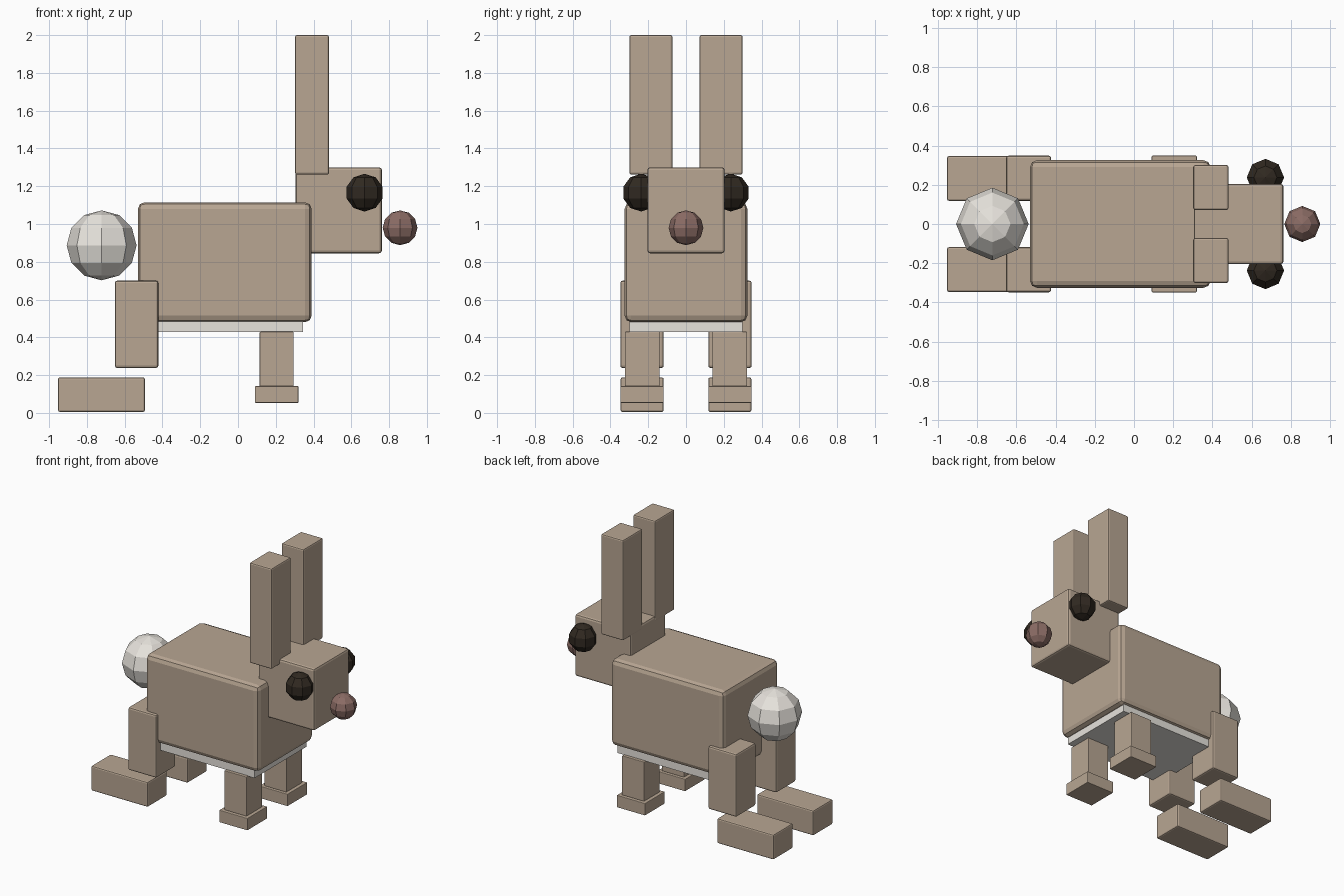
import bpy, math

if "Cube" in bpy.data.objects:
    bpy.data.objects.remove(bpy.data.objects["Cube"])


def material(name, rgb):
    m = bpy.data.materials.new(name)
    m.diffuse_color = (*rgb, 1)
    m.use_nodes = True
    m.node_tree.nodes["Principled BSDF"].inputs["Base Color"].default_value = m.diffuse_color
    return m


FUR = material("fur", (0.48, 0.38, 0.29))
WHITE = material("white_fur", (0.80, 0.77, 0.72))
DARK = material("dark", (0.03, 0.022, 0.015))
PINK = material("pink", (0.26, 0.15, 0.13))


def box(name, x, y, z, mat, bevel):
    """Box given by its (min, max) extents, with chamfered edges."""
    bpy.ops.mesh.primitive_cube_add(
        size=1, location=[(a + b) / 2 for a, b in (x, y, z)])
    ob = bpy.context.object
    ob.name = name
    ob.scale = [b - a for a, b in (x, y, z)]
    bpy.ops.object.transform_apply(location=False, rotation=False, scale=True)
    if bevel:
        mod = ob.modifiers.new("edges", 'BEVEL')
        mod.width = bevel
        mod.segments = 2
    ob.data.materials.append(mat)


def ball(name, loc, r, mat, segments=8, rings=6, rot=(0, 0, 0)):
    bpy.ops.mesh.primitive_uv_sphere_add(
        segments=segments, ring_count=rings, radius=r, location=loc, rotation=rot)
    ob = bpy.context.object
    ob.name = name
    ob.data.materials.append(mat)


# Body, belly patch and head
box("body", (-0.53, 0.39), (-0.325, 0.325), (0.48, 1.115), FUR, 0.035)
box("belly", (-0.48, 0.345), (-0.30, 0.30), (0.427, 0.52), WHITE, 0)
box("head", (0.305, 0.762), (-0.205, 0.205), (0.845, 1.30), FUR, 0.015)

# Nose and tail
ball("nose", (0.858, 0, 0.98), 0.092, PINK)
ball("tail", (-0.722, 0, 0.887), 0.185, WHITE)

# Paired parts
for side, s in (("left", 1), ("right", -1)):
    def pair(name, x, y, z, bevel):
        box(f"{name}_{side}", x, sorted((s * y[0], s * y[1])), z, FUR, bevel)

    pair("ear", (0.302, 0.482), (0.072, 0.30), (1.262, 2.0), 0.01)
    pair("front_leg", (0.115, 0.295), (0.14, 0.323), (0.14, 0.43), 0.004)
    pair("front_foot", (0.09, 0.32), (0.118, 0.348), (0.053, 0.142), 0.004)
    pair("hind_leg", (-0.652, -0.422), (0.118, 0.348), (0.238, 0.70), 0.012)
    pair("hind_foot", (-0.953, -0.493), (0.118, 0.346), (0.005, 0.188), 0.01)
    ball(f"eye_{side}", (0.67, s * 0.237, 1.166), 0.1, DARK, 8, 5)
